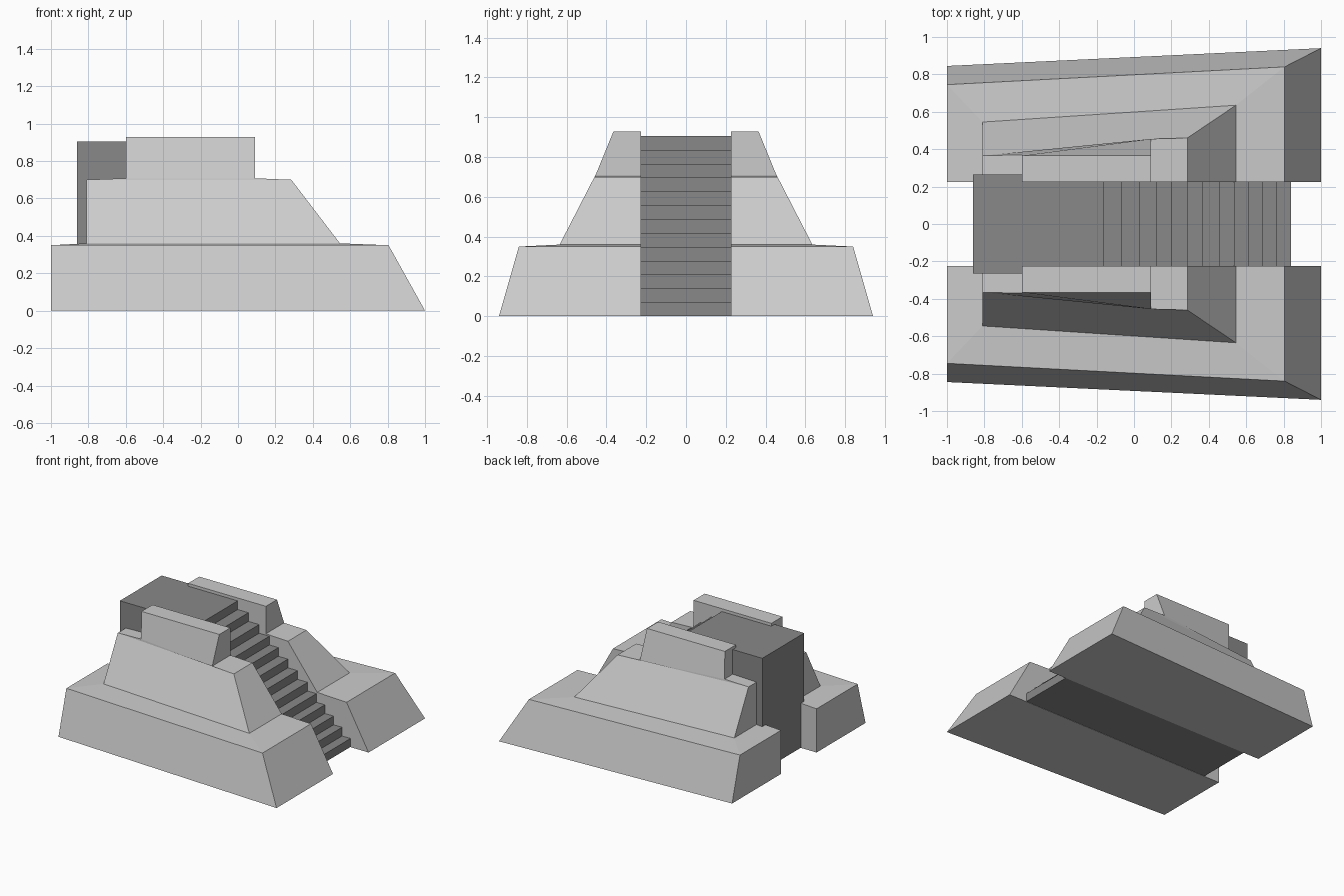
import bpy

if "Cube" in bpy.data.objects:
    bpy.data.objects.remove(bpy.data.objects["Cube"])


def make_object(name, verts, faces):
    mesh = bpy.data.meshes.new(name)
    mesh.from_pydata(verts, [], faces)
    obj = bpy.data.objects.new(name, mesh)
    bpy.context.collection.objects.link(obj)
    return obj


# Stepped flank: stacked rings (z, back x, front x, outer y at back, outer y at front)
INNER = 0.225
rings = [
    (0.00, -1.00, 1.00, 0.845, 0.94),
    (0.35, -1.00, 0.805, 0.745, 0.84),
    (0.36, -0.81, 0.545, 0.545, 0.635),
    (0.70, -0.81, 0.285, 0.365, 0.46),
    (0.708, -0.60, 0.09, 0.37, 0.455),
    (0.928, -0.60, 0.09, 0.365, 0.365),
]
verts = []
for z, x0, x1, ya, yb in rings:
    verts += [(x0, INNER, z), (x1, INNER, z), (x1, yb, z), (x0, ya, z)]
faces = [(3, 2, 1, 0)]
for r in range(len(rings) - 1):
    a = r * 4
    for i in range(4):
        j = (i + 1) % 4
        faces.append((a + i, a + j, a + 4 + j, a + 4 + i))
last = (len(rings) - 1) * 4
faces.append((last, last + 1, last + 2, last + 3))
flank = make_object("stepped_flanks", verts, faces)
mirror = flank.modifiers.new("Mirror", 'MIRROR')
mirror.use_axis = (False, True, False)
mirror.use_mirror_merge = False

# Staircase: side profile extruded across y, with the landing at the back
riser_x = [0.84, 0.765, 0.69, 0.613, 0.538, 0.46, 0.37, 0.285,
           0.20, 0.12, 0.03, -0.065, -0.16]
top, half, bottom = 0.905, 0.265, 0.002
rise = top / len(riser_x)
profile = [(-0.862, bottom)]
for i, x in enumerate(riser_x):
    profile += [(x, max(i * rise, bottom)), (x, (i + 1) * rise)]
profile.append((-0.862, top))
n = len(profile)
verts = [(x, -half, z) for x, z in profile] + [(x, half, z) for x, z in profile]
faces = [tuple(range(n)), tuple(reversed(range(n, 2 * n)))]
for i in range(n):
    j = (i + 1) % n
    faces.append((j, i, n + i, n + j))
stairs = make_object("staircase", verts, faces)

# Darker stone for the stairs
dark = bpy.data.materials.new("dark_stone")
dark.diffuse_color = (0.25, 0.25, 0.25, 1)
dark.use_nodes = True
dark.node_tree.nodes["Principled BSDF"].inputs["Base Color"].default_value = dark.diffuse_color
stairs.data.materials.append(dark)
